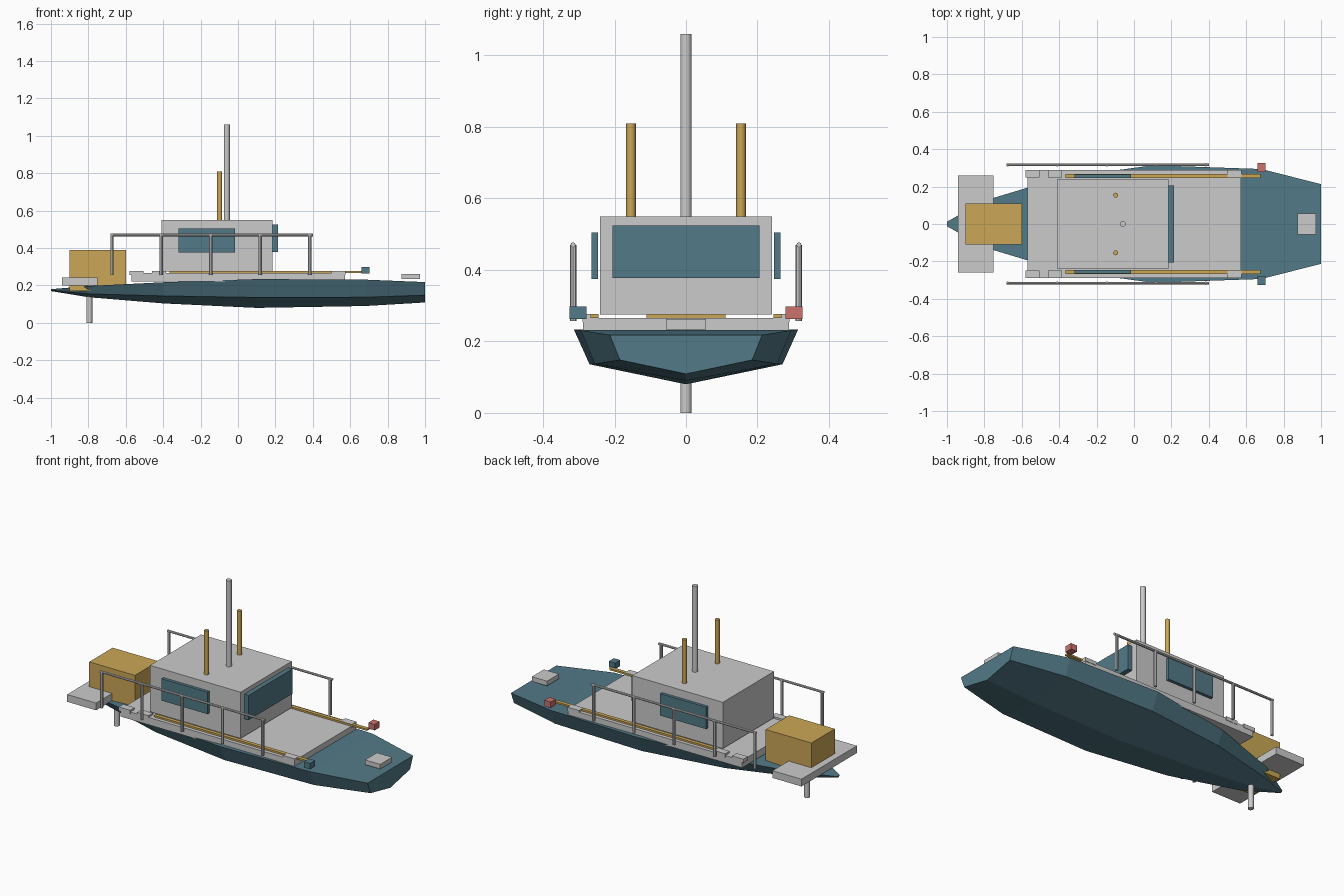
import bpy, bmesh, math
from mathutils import Vector

if "Cube" in bpy.data.objects:
    bpy.data.objects.remove(bpy.data.objects["Cube"])


def material(name, rgb):
    m = bpy.data.materials.new(name)
    m.diffuse_color = (*rgb, 1)
    m.use_nodes = True
    m.node_tree.nodes["Principled BSDF"].inputs["Base Color"].default_value = m.diffuse_color
    return m


TEAL = material("teal", (0.085, 0.195, 0.245))
GREY = material("light grey", (0.60, 0.60, 0.60))
GOLD = material("ochre", (0.60, 0.39, 0.095))
RED = material("red", (0.60, 0.17, 0.155))


def finish(bm, name, mat):
    bmesh.ops.recalc_face_normals(bm, faces=bm.faces)
    me = bpy.data.meshes.new(name)
    bm.to_mesh(me)
    bm.free()
    me.materials.append(mat)
    ob = bpy.data.objects.new(name, me)
    bpy.context.collection.objects.link(ob)
    return ob


def box(name, x, y, z, mat):
    """Box from (min, max) ranges."""
    bm = bmesh.new()
    bmesh.ops.create_cube(bm, size=1)
    for v in bm.verts:
        v.co = Vector([(a + b) / 2 + c * (b - a) for c, (a, b) in zip(v.co, (x, y, z))])
    return finish(bm, name, mat)


def rod(name, start, end, r, mat, sides=12):
    bm = bmesh.new()
    a, b = Vector(start), Vector(end)
    bmesh.ops.create_cone(bm, cap_ends=True, segments=sides, radius1=r, radius2=r,
                          depth=(b - a).length)
    rot = (b - a).to_track_quat('Z', 'Y')
    for v in bm.verts:
        v.co = rot @ v.co + (a + b) / 2
    ob = finish(bm, name, mat)
    bpy.context.view_layer.objects.active = ob
    ob.select_set(True)
    bpy.ops.object.shade_smooth_by_angle(angle=math.radians(40))
    ob.select_set(False)
    return ob


# Hull: stations of x, sheer y, sheer z, chine y, chine z, keel z
stations = [
    (-1.00, 0.012, 0.180, 0.008, 0.174, 0.170),
    (-0.80, 0.125, 0.197, 0.095, 0.155, 0.137),
    (-0.40, 0.245, 0.217, 0.205, 0.144, 0.104),
    (0.10, 0.314, 0.234, 0.270, 0.136, 0.080),
    (0.68, 0.294, 0.231, 0.255, 0.137, 0.090),
    (1.00, 0.213, 0.218, 0.185, 0.148, 0.109),
]
bm = bmesh.new()
rings = []
for x, sy, sz, cy, cz, kz in stations:
    pts = [(x, -sy, sz), (x, -cy, cz), (x, 0, kz), (x, cy, cz), (x, sy, sz)]
    rings.append([bm.verts.new(p) for p in pts])
for a, b in zip(rings, rings[1:]):
    for i in range(5):
        j = (i + 1) % 5
        bm.faces.new((a[i], a[j], b[j], b[i]))
bm.faces.new(rings[0])
bm.faces.new(rings[-1])
finish(bm, "hull", TEAL)

# Deck, cabin and windows
box("raised_deck", (-0.57, 0.573), (-0.288, 0.288), (0.222, 0.266), GREY)
box("cabin", (-0.41, 0.185), (-0.24, 0.24), (0.275, 0.55), GREY)
box("front_window", (0.185, 0.213), (-0.205, 0.205), (0.378, 0.525), TEAL)

# Stern platform, engine box, rudder post, bow hatch
box("stern_platform", (-0.94, -0.75), (-0.26, 0.26), (0.20, 0.243), GREY)
box("engine_box", (-0.90, -0.60), (-0.11, 0.11), (0.17, 0.39), GOLD)
rod("rudder_post", (-0.795, 0, 0), (-0.795, 0, 0.20), 0.016, GREY)
box("bow_hatch", (0.873, 0.973), (-0.056, 0.056), (0.234, 0.262), GREY)

# Mast
rod("mast", (-0.06, 0, 0.55), (-0.06, 0, 1.06), 0.016, GREY)

# Paired parts on both sides
for side, s in (("left", 1), ("right", -1)):
    def span(a, b):
        return tuple(sorted((s * a, s * b)))

    box(f"{side}_window", (-0.317, -0.015), span(0.246, 0.264), (0.375, 0.505), TEAL)
    box(f"{side}_trim_strip", (-0.365, 0.675), span(0.245, 0.267), (0.266, 0.276), GOLD)
    for i, x in enumerate((-0.58, -0.46, 0.50)):
        box(f"{side}_cleat_{i + 1}", (x, x + 0.075), span(0.248, 0.29), (0.255, 0.277), GREY)
    box(f"{side}_navigation_light", (0.66, 0.702), span(0.279, 0.326), (0.263, 0.298),
        RED if s > 0 else TEAL)
    rod(f"{side}_exhaust", (-0.098, s * 0.154, 0.55), (-0.098, s * 0.154, 0.81), 0.0135, GOLD)
    # Guard rail with posts
    y = s * 0.316
    rod(f"{side}_rail", (-0.683, y, 0.47), (0.40, y, 0.47), 0.007, GREY, 8)
    for i in range(5):
        x = -0.674 + i * 0.2645
        rod(f"{side}_rail_post_{i + 1}", (x, y, 0.257), (x, y, 0.47), 0.009, GREY, 8)
